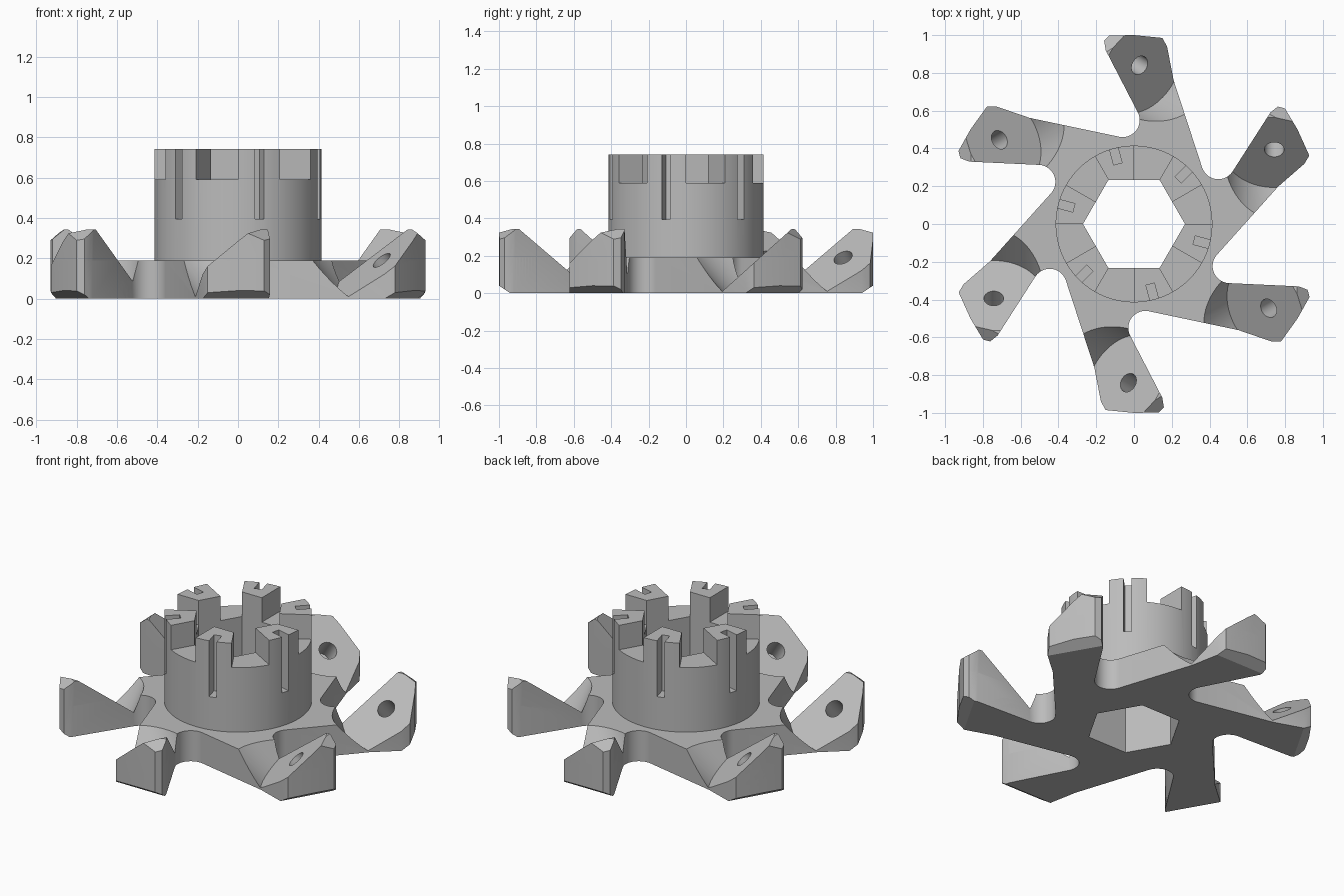
import bpy, bmesh, math
from mathutils import Matrix, Vector

cube = bpy.data.objects.get("Cube")
if cube:
    bpy.data.objects.remove(cube, do_unlink=True)

steel = bpy.data.materials.new("grey steel")
steel.use_nodes = True
GREY = (0.5, 0.5, 0.5, 1)
steel.diffuse_color = GREY
steel.node_tree.nodes["Principled BSDF"].inputs["Base Color"].default_value = GREY

TURNS = [Matrix.Rotation(math.radians(60 * i), 4, "Z") for i in range(6)]


def polar(r, deg):
    a = math.radians(deg)
    return Vector((r * math.cos(a), r * math.sin(a), 0))


def ring(r, n):
    return [polar(r, 360 * i / n) for i in range(n)]


def prism(bm, points, z0, z1, matrix=Matrix()):
    """Add a closed prism over a flat outline."""
    low = [bm.verts.new(matrix @ Vector((p[0], p[1], z0))) for p in points]
    high = [bm.verts.new(matrix @ Vector((p[0], p[1], z1))) for p in points]
    bm.faces.new(low[::-1])
    bm.faces.new(high)
    n = len(points)
    for i in range(n):
        j = (i + 1) % n
        bm.faces.new((low[i], low[j], high[j], high[i]))


def slice_off(bm, point, normal):
    """Remove everything on the normal's side of a plane and cap the cut."""
    geom = bm.verts[:] + bm.edges[:] + bm.faces[:]
    cut = bmesh.ops.bisect_plane(bm, geom=geom, plane_co=point, plane_no=normal,
                                 clear_outer=True)["geom_cut"]
    edges = [e for e in cut if isinstance(e, bmesh.types.BMEdge)]
    bmesh.ops.holes_fill(bm, edges=edges, sides=0)


def finish(bm, name):
    bmesh.ops.recalc_face_normals(bm, faces=bm.faces[:])
    mesh = bpy.data.meshes.new(name)
    bm.to_mesh(mesh)
    bm.free()
    mesh.materials.append(steel)
    obj = bpy.data.objects.new(name, mesh)
    bpy.context.collection.objects.link(obj)
    return obj


def carve(obj, cutters):
    """Subtract the cutters and keep the plain result."""
    for c in cutters:
        c.hide_render = True
        mod = obj.modifiers.new("cut", "BOOLEAN")
        mod.operation = "DIFFERENCE"
        mod.solver = "EXACT"
        mod.object = c
    graph = bpy.context.evaluated_depsgraph_get()
    mesh = bpy.data.meshes.new_from_object(obj.evaluated_get(graph))
    obj.modifiers.clear()
    obj.data = mesh


def cutter(name, points, z0, z1, matrices):
    bm = bmesh.new()
    for m in matrices:
        prism(bm, points, z0, z1, m)
    return finish(bm, name)


# Arm outline for the arm along +y, ending in the round gullet beside it
tip = [(0.21, 0.76), (0.175, 0.94), (0.15, 0.985), (0.0, 1.0), (-0.13, 0.998),
       (-0.158, 0.97), (-0.15, 0.92)]
tip = [Vector((x, y, 0)) for x, y in tip]
gullet_centre = Vector((-0.06, 0.55, 0))
gullet = [gullet_centre + polar(0.09, 27 - 129 * i / 14) for i in range(15)]

# Tilted insert seat: frame at the screw hole, z axis along the seat normal
seat_point = Vector((0.03, 0.84, 0.19))
seat_normal = Vector((0.78, -0.45, 1)).normalized()
seat = Matrix.Translation(seat_point) @ seat_normal.to_track_quat("Z", "Y").to_matrix().to_4x4()
seats = [t @ seat for t in TURNS]

hex_cut = cutter("hex_cutter", ring(0.27, 6), -0.5, 1.5, [Matrix()])
pocket_cut = cutter("pocket_cutter", ring(0.27, 80), -0.004, 0.45, seats)
screw_cut = cutter("screw_cutter", ring(0.052, 32), -0.15, 0.1, seats)
notch_cut = cutter("notch_cutter", [polar(0.2, 0), polar(0.6, 0), polar(0.6, 30),
                                    polar(0.2, 30)], 0.59, 1.0, TURNS)
slot_turn = Matrix.Rotation(math.radians(45), 4, "Z")
slot_cut = cutter("slot_cutter", [(0.33, -0.023), (0.5, -0.023), (0.5, 0.023), (0.33, 0.023)],
                  0.395, 1.0, [t @ slot_turn for t in TURNS])

UNDER_POINT, UNDER_NORMAL = Vector((0, 0.94, 0)), Vector((0, 0.04, -0.06))

# Six-armed base plate with relieved tip undersides
bm = bmesh.new()
prism(bm, [t @ p for t in TURNS for p in tip + gullet], 0, 0.19)
for t in TURNS:
    slice_off(bm, t @ UNDER_POINT, t @ UNDER_NORMAL)
base = finish(bm, "base_plate")
carve(base, [hex_cut, pocket_cut, screw_cut])
parts = [base]

# Raised arm tips carrying the tilted seats
for i, t in enumerate(TURNS):
    bm = bmesh.new()
    inner = [gullet[0], Vector((0.045, 0.54, 0)), Vector((0.25, 0.62, 0))]
    prism(bm, tip + inner, 0, 0.342)
    slice_off(bm, seat_point, seat_normal)
    slice_off(bm, Vector((-0.05, 0.99, 0.33)), Vector((-0.31, 0.48, 0.7)))
    slice_off(bm, UNDER_POINT, UNDER_NORMAL)
    bm.transform(t)
    block = finish(bm, f"arm_tip_{i + 1}")
    carve(block, [screw_cut])
    parts.append(block)

# Castellated hub with a chamfered rim
bm = bmesh.new()
prism(bm, ring(0.415, 96), 0.1, 0.742)
rim = [e for e in bm.edges if all(v.co.z > 0.74 for v in e.verts)]
bmesh.ops.bevel(bm, geom=rim, offset=0.014, segments=1, affect="EDGES")
hub = finish(bm, "castellated_hub")
carve(hub, [hex_cut, notch_cut, slot_cut])
parts.append(hub)

for c in (hex_cut, pocket_cut, screw_cut, notch_cut, slot_cut):
    bpy.data.objects.remove(c, do_unlink=True)

for obj in parts:
    bpy.ops.object.select_all(action="DESELECT")
    obj.select_set(True)
    bpy.context.view_layer.objects.active = obj
    bpy.ops.object.shade_smooth_by_angle(angle=math.radians(25))
